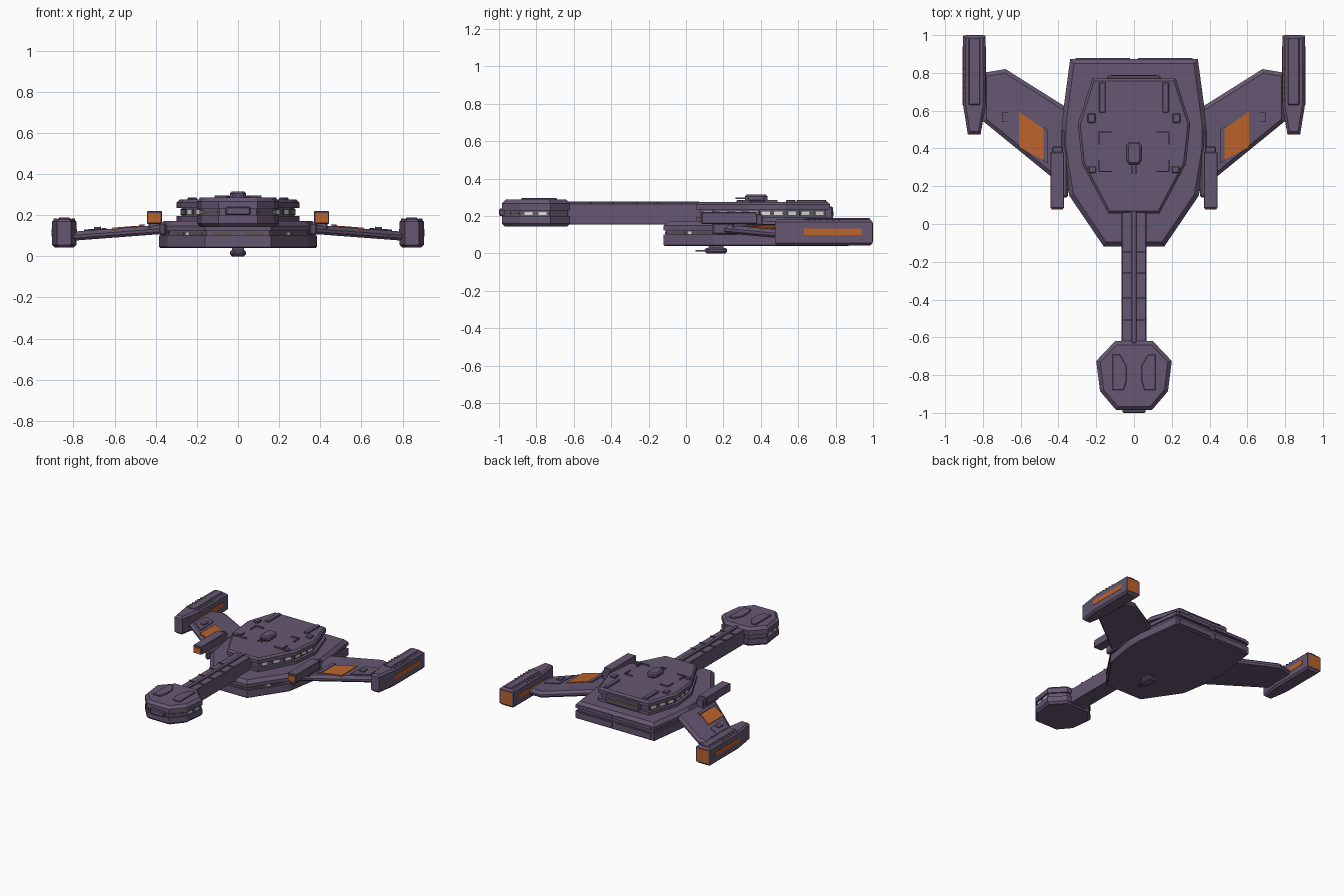
import bpy, bmesh
from mathutils import Vector

default_cube = bpy.data.objects.get("Cube")
if default_cube:
    bpy.data.objects.remove(default_cube)


def material(name, red, green, blue):
    mat = bpy.data.materials.new(name)
    mat.use_nodes = True
    color = (red, green, blue, 1)
    mat.diffuse_color = color
    mat.node_tree.nodes["Principled BSDF"].inputs["Base Color"].default_value = color
    return mat


HULL = material("hull purple", 0.13, 0.095, 0.165)
GLOW = material("burnt orange", 0.5, 0.125, 0.025)
DARK = material("slot olive grey", 0.09, 0.09, 0.075)
LIGHT = material("window pale grey", 0.7, 0.72, 0.7)


def inset(points, distance):
    """Move every edge of a counter-clockwise outline inwards."""
    result = []
    for index, point in enumerate(points):
        following = points[(index + 1) % len(points)]
        before = (point - points[index - 1]).normalized()
        after = (following - point).normalized()
        first = Vector((-before.y, before.x))
        second = Vector((-after.y, after.x))
        result.append(point + (first + second) * distance / (1 + first.dot(second)))
    return result


def signed_area(points):
    return sum(points[index - 1].cross(point) for index, point in enumerate(points))


def loft(name, outline, sections, mat=HULL, slope=0, side=1):
    """Stack insets of an outline; sections are (height, inset) pairs."""
    points = [Vector((x * side, y)) for x, y in outline]
    if signed_area(points) < 0:
        points.reverse()
    mesh = bmesh.new()
    rings = []
    for height, distance in sections:
        ring = inset(points, distance)
        rings.append([mesh.verts.new((p.x, p.y, height - slope * abs(p.x))) for p in ring])
    for low, high in zip(rings, rings[1:]):
        for index in range(len(points)):
            back = index - 1
            mesh.faces.new((low[back], low[index], high[index], high[back]))
    mesh.faces.new(rings[0][::-1])
    mesh.faces.new(rings[-1])
    bmesh.ops.recalc_face_normals(mesh, faces=mesh.faces)
    data = bpy.data.meshes.new(name)
    mesh.to_mesh(data)
    mesh.free()
    data.materials.append(mat)
    part = bpy.data.objects.new(name, data)
    bpy.context.collection.objects.link(part)
    return part


def slab(name, outline, bottom, top, bevel, side=1):
    """Solid with chamfered top and bottom rims."""
    loft(name, outline, [(bottom, bevel), (bottom + bevel, 0),
                         (top - bevel, 0), (top, bevel)], side=side)


def belted(name, outline, bottom, top, groove_low, groove_high, depth, chin, brow):
    """Chamfered solid with a recessed belt round its sides."""
    loft(name, outline, [(bottom, chin), (bottom + chin, 0), (groove_low, 0),
                         (groove_low, depth), (groove_high, depth), (groove_high, 0),
                         (top - brow, 0), (top, brow)])


def box(name, x, y, z, mat=HULL, bevel=0, side=1):
    """Box from (min, max) ranges."""
    corners = [(x[0], y[0]), (x[1], y[0]), (x[1], y[1]), (x[0], y[1])]
    part = loft(name, corners, [(z[0], 0), (z[1], 0)], mat, side=side)
    if bevel:
        modifier = part.modifiers.new("bevel", "BEVEL")
        modifier.width, modifier.segments = bevel, 1


def mirrored(half):
    return half + [(-x, y) for x, y in reversed(half)]


def plates(name, outline, edges, depth, middle, height, count, length, mat, thick=0.003):
    """Thin plates spread along the chosen recessed walls."""
    points = inset([Vector(point) for point in outline], depth)
    for edge in edges:
        start, end = points[edge], points[(edge + 1) % len(points)]
        along = (end - start).normalized()
        out = Vector((along.y, -along.x)) * thick
        half = along * length / 2
        for step in range(count):
            centre = start.lerp(end, (step + 0.5) / count)
            loft(name, [centre - half - out, centre + half - out,
                        centre + half + out, centre - half + out],
                 [(middle - height / 2, 0), (middle + height / 2, 0)], mat)


def wing_sheet(name, outline, rise, side, mat=HULL):
    """Thin sheet lying on the sloping wing top."""
    loft(name, outline, [(WING_TOP - 0.01, 0), (WING_TOP + rise, 0)], mat, WING_SLOPE, side)


def turret(name, y, bottom, top):
    """Eight-sided dome with twin barrels pointing forwards."""
    wide, narrow = 0.04, 0.025
    outline = mirrored([(narrow, y - 0.06), (wide, y - wide),
                        (wide, y + wide), (narrow, y + 0.06)])
    slab(name, outline, bottom, top, 0.01)
    middle = (bottom + top) / 2
    for side in (1, -1):
        box(name + "_barrel", (0.008, 0.016), (y - 0.11, y),
            (middle - 0.004, middle + 0.004), side=side)


# Main hull
hull = mirrored([(0.16, -0.12), (0.343, 0.15), (0.384, 0.4), (0.384, 0.53), (0.338, 0.873)])
belted("main_hull", hull, 0.04, 0.172, 0.1, 0.122, 0.012, 0.006, 0.024)
plates("hull_slot", hull, (0, 8, 9), 0.012, 0.11, 0.012, 2, 0.09, DARK)
plates("hull_window", hull, (0, 8), 0.012, 0.11, 0.012, 1, 0.025, LIGHT)

# Upper deck with its window gallery
deck = mirrored([(0.135, 0.055), (0.275, 0.32), (0.298, 0.53), (0.22, 0.77)])
belted("upper_deck", deck, 0.165, 0.275, 0.195, 0.235, 0.022, 0, 0.013)
deck_sides = (0, 1, 2, 4, 5, 6)
plates("deck_window_frame", deck, deck_sides, 0.022, 0.215, 0.03, 3, 0.064, DARK)
plates("deck_window", deck, deck_sides, 0.022, 0.215, 0.02, 3, 0.045, LIGHT, 0.0045)
box("deck_rear_bay", (-0.14, 0.14), (0.74, 0.785), (0.18, 0.25), HULL, 0.006)
box("deck_rear_slot", (-0.12, 0.12), (0.78, 0.788), (0.2, 0.225), DARK)

# Command head
head = mirrored([(0.095, -0.985), (0.18, -0.885), (0.2, -0.725), (0.1, -0.62)])
belted("command_head", head, 0.143, 0.287, 0.2, 0.23, 0.012, 0.016, 0.02)
plates("head_window", head, (1, 5), 0.012, 0.214, 0.016, 2, 0.042, LIGHT)
plates("head_slit", head, (0, 6), 0.012, 0.214, 0.014, 2, 0.035, DARK)
box("head_front_emitter", (-0.06, 0.06), (-1, -0.95), (0.2, 0.24), HULL, 0.006)

# Neck with spine and ribs
box("neck", (-0.065, 0.065), (-0.66, 0.1), (0.153, 0.267), HULL, 0.003)
box("neck_spine", (-0.014, 0.014), (-0.63, 0.07), (0.26, 0.278), HULL, 0.003)
for y in (-0.51, -0.39, -0.26, -0.15):
    box("neck_rib", (-0.063, 0.063), (y - 0.004, y + 0.004), (0.26, 0.275))

# Top and bottom turrets
turret("bridge", 0.375, 0.275, 0.315)
turret("belly_turret", 0.16, 0, 0.03)
box("belly_mount", (-0.03, 0.03), (0.12, 0.2), (0.02, 0.05))

WING_TOP, WING_SLOPE = 0.18, 0.075
DECK_Z = (0.26, 0.286)

for side in (1, -1):
    # Raised panels on the head
    slab("head_plate", [(0.115, -0.69), (0.075, -0.69), (0.04, -0.75), (0.04, -0.83),
                        (0.055, -0.88), (0.115, -0.88)], 0.27, 0.296, 0.003, side)

    # Deck rails, hatches and corner strips
    box("deck_rail", (0.15, 0.185), (0.59, 0.75), DECK_Z, HULL, 0.004, side)
    box("deck_hatch", (0.205, 0.245), (0.535, 0.585), DECK_Z, HULL, 0.004, side)
    box("deck_vent", (0.2, 0.24), (0.27, 0.305), DECK_Z, HULL, 0.004, side)
    for y, inner in ((0.275, 0.34), (0.42, 0.49)):
        box("deck_strip_long", (0.182, 0.188), (y, inner), DECK_Z, side=side)
    for y in (0.275, 0.484):
        box("deck_strip_short", (0.12, 0.188), (y, y + 0.006), DECK_Z, side=side)

    # Rear engine grilles on the hull
    for low, high in ((0.055, 0.095), (0.127, 0.15)):
        box("hull_grille", (0.02, 0.31), (0.86, 0.88), (low, high), side=side)

    # Wing, sloping down outwards, and the panels on it
    wing = [(0.33, 0.16), (0.45, 0.26), (0.8, 0.545), (0.8, 0.8), (0.68, 0.82), (0.33, 0.6)]
    loft("wing", wing, [(WING_TOP - 0.044, 0.01), (WING_TOP - 0.032, 0),
                        (WING_TOP - 0.018, 0), (WING_TOP, 0.02)],
         slope=WING_SLOPE, side=side)
    wing_sheet("wing_glow_panel", [(0.48, 0.34), (0.61, 0.405), (0.61, 0.595), (0.48, 0.505)],
               0.005, side, GLOW)
    wing_sheet("wing_frame", [(0.455, 0.32), (0.48, 0.335), (0.48, 0.515), (0.455, 0.5)],
               0.01, side)
    wing_sheet("wing_plate", [(0.65, 0.63), (0.75, 0.675), (0.75, 0.545), (0.64, 0.46)],
               0.006, side)
    wing_sheet("wing_hatch", [(0.665, 0.54), (0.7, 0.54), (0.7, 0.59), (0.665, 0.59)],
               0.014, side)

    # Wing root fairing and cannon
    box("root_fairing", (0.35, 0.385), (0.14, 0.5), (0.1, 0.165), HULL, 0.01, side)
    box("cannon", (0.37, 0.443), (0.083, 0.38), (0.158, 0.22), HULL, 0.004, side)
    box("cannon_muzzle", (0.376, 0.437), (0.077, 0.086), (0.162, 0.207), GLOW, side=side)
    box("cannon_tail", (0.375, 0.435), (0.25, 0.41), (0.125, 0.21), HULL, 0.006, side)

    # Engine pod with glowing exhaust and side strips
    inner, outer, tail = 0.785, 0.905, 0.998
    slab("engine_pod", [(0.812, 0.475), (0.88, 0.475), (outer, 0.63), (outer, tail),
                        (inner, tail), (inner, 0.63)], 0.042, 0.182, 0.014, side)
    box("pod_exhaust", (0.797, 0.893), (0.99, 1), (0.062, 0.162), GLOW, side=side)
    for x, front in ((inner, 0.64), (outer, 0.63)):
        box("pod_glow_strip", (x - 0.002, x + 0.002), (front, 0.94), (0.097, 0.132),
            GLOW, side=side)
    box("pod_top_rail", (0.815, 0.875), (0.63, 0.985), (0.175, 0.188), HULL, 0.004, side)
    for step in range(6):
        y = 0.65 + step / 30
        for x in (0.793, 0.881):
            box("pod_fin", (x, x + 0.016), (y, y + 0.008), (0.165, 0.184), DARK, side=side)
